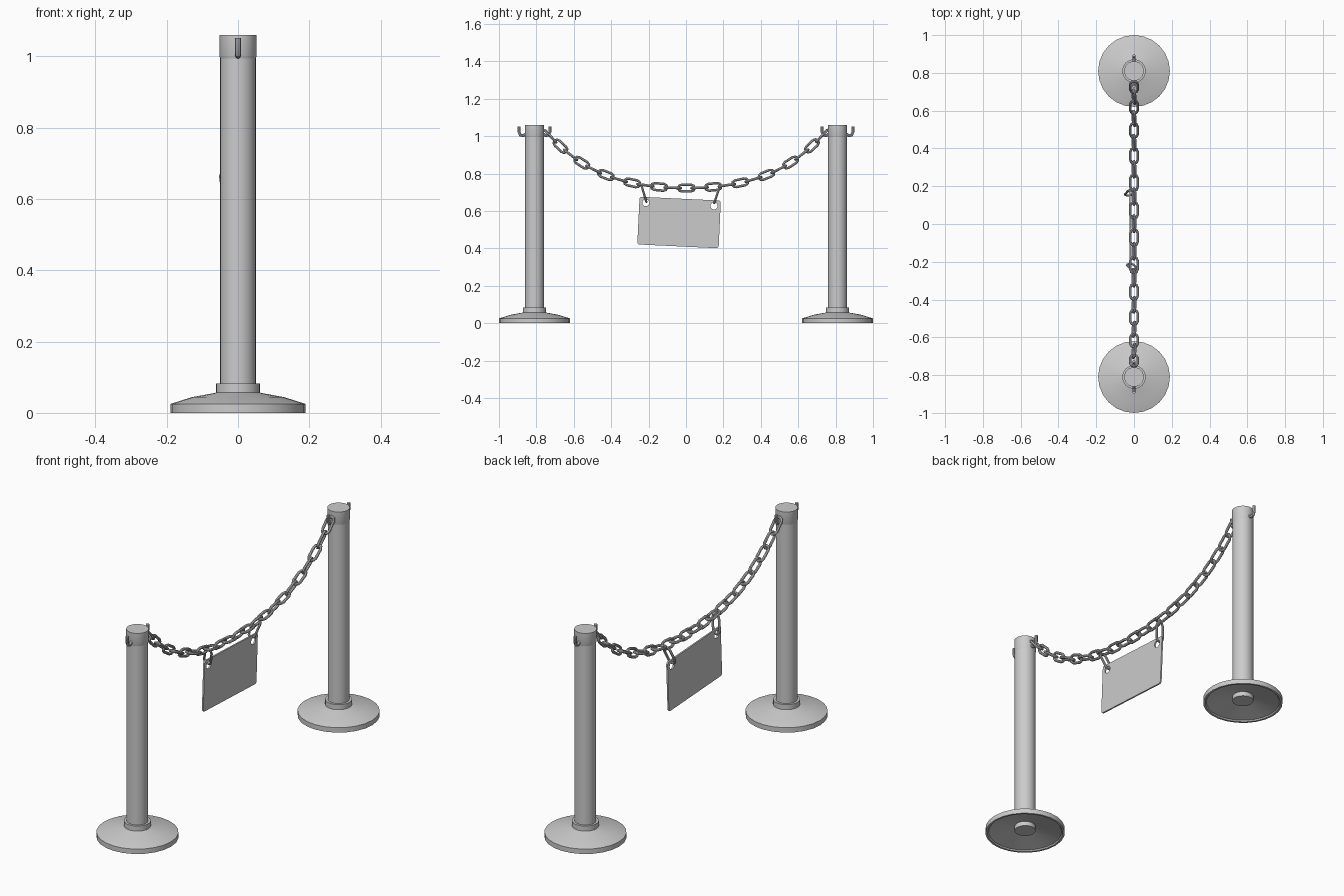
import bpy
import bmesh
from math import sin, cos, pi, radians
from mathutils import Vector, Matrix

cube = bpy.data.objects.get("Cube")
if cube:
    bpy.data.objects.remove(cube, do_unlink=True)

steel = bpy.data.materials.new("steel_grey")
steel.use_nodes = True
GREY = (0.6, 0.6, 0.6, 1)
steel.diffuse_color = GREY
steel.node_tree.nodes["Principled BSDF"].inputs["Base Color"].default_value = GREY


def add_mesh(name, bm, angle=35):
    bmesh.ops.recalc_face_normals(bm, faces=bm.faces)
    mesh = bpy.data.meshes.new(name)
    bm.to_mesh(mesh)
    bm.free()
    ob = bpy.data.objects.new(name, mesh)
    bpy.context.collection.objects.link(ob)
    mesh.materials.append(steel)
    bpy.ops.object.select_all(action='DESELECT')
    ob.select_set(True)
    bpy.context.view_layer.objects.active = ob
    bpy.ops.object.shade_smooth_by_angle(angle=radians(angle))
    return ob


def lathe(name, profile, y, sides):
    """Spin a (radius, height) profile about a vertical axis at y."""
    bm = bmesh.new()
    verts = [bm.verts.new((r, 0, z)) for r, z in profile]
    edges = [bm.edges.new(pair) for pair in zip(verts, verts[1:])]
    bmesh.ops.spin(bm, geom=verts + edges, cent=(0, 0, 0), axis=(0, 0, 1),
                   angle=2 * pi, steps=sides)
    bmesh.ops.remove_doubles(bm, verts=bm.verts, dist=1e-5)
    bmesh.ops.translate(bm, verts=bm.verts, vec=(0, y, 0))
    return add_mesh(name, bm)


def tube(bm, path, radius, matrix, closed=True, sides=8):
    """Sweep a round wire along a path lying in its local XY plane."""
    n = len(path)
    rings = []
    for i, p in enumerate(path):
        a = path[i - 1] if closed or i else p
        b = path[(i + 1) % n] if closed or i < n - 1 else p
        t = (b - a).normalized()
        side = Vector((-t.y, t.x, 0))
        rings.append([bm.verts.new(matrix @ (p + radius * (
            side * cos(2 * pi * k / sides) + Vector((0, 0, sin(2 * pi * k / sides))))))
            for k in range(sides)])
    for i in range(n if closed else n - 1):
        r, s = rings[i], rings[(i + 1) % n]
        for k in range(sides):
            m = (k + 1) % sides
            bm.faces.new((r[k], r[m], s[m], s[k]))
    if not closed:
        bm.faces.new(rings[0])
        bm.faces.new(rings[-1])


def link_path(length, width, steps=4):
    """Centre line of a stadium-shaped link, long axis on X."""
    r = width / 2
    half = length / 2 - r
    pts = []
    for end in (1, -1):
        for k in range(steps + 1):
            a = -pi / 2 + pi * k / steps
            pts.append(Vector((end * (half + r * cos(a)), end * r * sin(a), 0)))
    return pts


def frame(origin, along, across):
    """Matrix whose X runs along a direction and Y lies close to another."""
    x = along.normalized()
    z = x.cross(across).normalized()
    y = z.cross(x)
    return Matrix.Translation(origin) @ Matrix((x, y, z)).transposed().to_4x4()


# Posts, hollow bases, caps and hooks
POST_Y = 0.81
for label, s in (("front", -1), ("back", 1)):
    y = s * POST_Y
    lathe(label + "_base", [(0.05, 0.035), (0.175, 0.006), (0.18, 0), (0.19, 0),
                            (0.19, 0.025), (0.13, 0.044), (0.065, 0.056),
                            (0.062, 0.057), (0.062, 0.083), (0.05, 0.083)], y, 24)
    lathe(label + "_post", [(0, 0.012), (0.05, 0.012), (0.05, 1.0), (0, 1.0)], y, 32)
    lathe(label + "_cap", [(0.049, 0.992), (0.052, 1.0), (0.052, 1.06), (0, 1.06)], y, 32)
    for place, d in (("inner", -s), ("outer", s)):
        bm = bmesh.new()
        path = [Vector(p) for p in ((0.045, 1.012, 0), (0.062, 1.002, 0),
                                    (0.075, 1.005, 0), (0.082, 1.02, 0), (0.082, 1.052, 0))]
        tube(bm, path, 0.008, frame(Vector((0, y, 0)), Vector((0, d, 0)),
                                    Vector((0, 0, 1))), closed=False)
        add_mesh(label + "_" + place + "_hook", bm)


# Hanging chain, links spaced evenly along the sag
def sag(y):
    return Vector((0, y, 0.722 + 0.303 * y ** 2 + 0.43 * y ** 4))


samples = [sag(-0.748 + 1.496 * i / 800) for i in range(801)]
lengths = [0]
for a, b in zip(samples, samples[1:]):
    lengths.append(lengths[-1] + (b - a).length)
LINKS = 23
pitch = lengths[-1] / LINKS
bm = bmesh.new()
for i in range(LINKS):
    target = (i + 0.5) * pitch
    j = next(k for k, d in enumerate(lengths) if d >= target)
    along = samples[min(j + 5, 800)] - samples[j - 5]
    across = Vector((1, 0, 0)) if i % 2 == 0 else Vector((0, -along.z, along.y))
    across = across.normalized() + Vector((0.3, 0, 0)) * (i % 2)
    tube(bm, link_path(pitch + 0.014, 0.038), 0.007, frame(samples[j], along, across))
add_mesh("chain", bm)

# Sign panel: rounded outline with two punched holes
W, H, CORNER = 0.435, 0.255, 0.012
outline = []
for cx, cy, start in ((1, 1, 0), (-1, 1, 1), (-1, -1, 2), (1, -1, 3)):
    for k in range(4):
        a = (start + k / 3) * pi / 2
        outline.append((cx * (W / 2 - CORNER) + CORNER * cos(a),
                        cy * (H / 2 - CORNER) + CORNER * sin(a)))
shapes = [outline]
for cx in (-1, 1):
    shapes.append([(cx * (W / 2 - 0.035) + 0.019 * cos(k * pi / 8),
                    H / 2 - 0.03 + 0.019 * sin(k * pi / 8)) for k in range(16)])
bm = bmesh.new()
edges = []
for shape in shapes:
    vs = [bm.verts.new((x, y, -0.004)) for x, y in shape]
    edges += [bm.edges.new((vs[k - 1], vs[k])) for k in range(len(vs))]
bmesh.ops.triangle_fill(bm, use_beauty=True, use_dissolve=False, edges=edges)
top = bmesh.ops.extrude_face_region(bm, geom=bm.faces[:])["geom"]
bmesh.ops.translate(bm, verts=[v for v in top if isinstance(v, bmesh.types.BMVert)],
                    vec=(0, 0, 0.008))
tilt = radians(-2.7)
bm.transform(frame(Vector((-0.02, -0.037, 0.538)), Vector((-0.01, cos(tilt), sin(tilt))),
                   Vector((0, 0, 1))))
add_mesh("sign_panel", bm)

# Sign rings joining panel and chain
for name, top_pt, low_pt in (("front_ring", (0, -0.237, 0.732), (-0.024, -0.213, 0.652)),
                             ("back_ring", (-0.01, 0.178, 0.725), (-0.034, 0.152, 0.645))):
    bm = bmesh.new()
    a, b = Vector(top_pt), Vector(low_pt)
    tube(bm, link_path((a - b).length + 0.008, 0.036), 0.006,
         frame((a + b) / 2, a - b, Vector((1, 0, 0))))
    add_mesh(name, bm)
